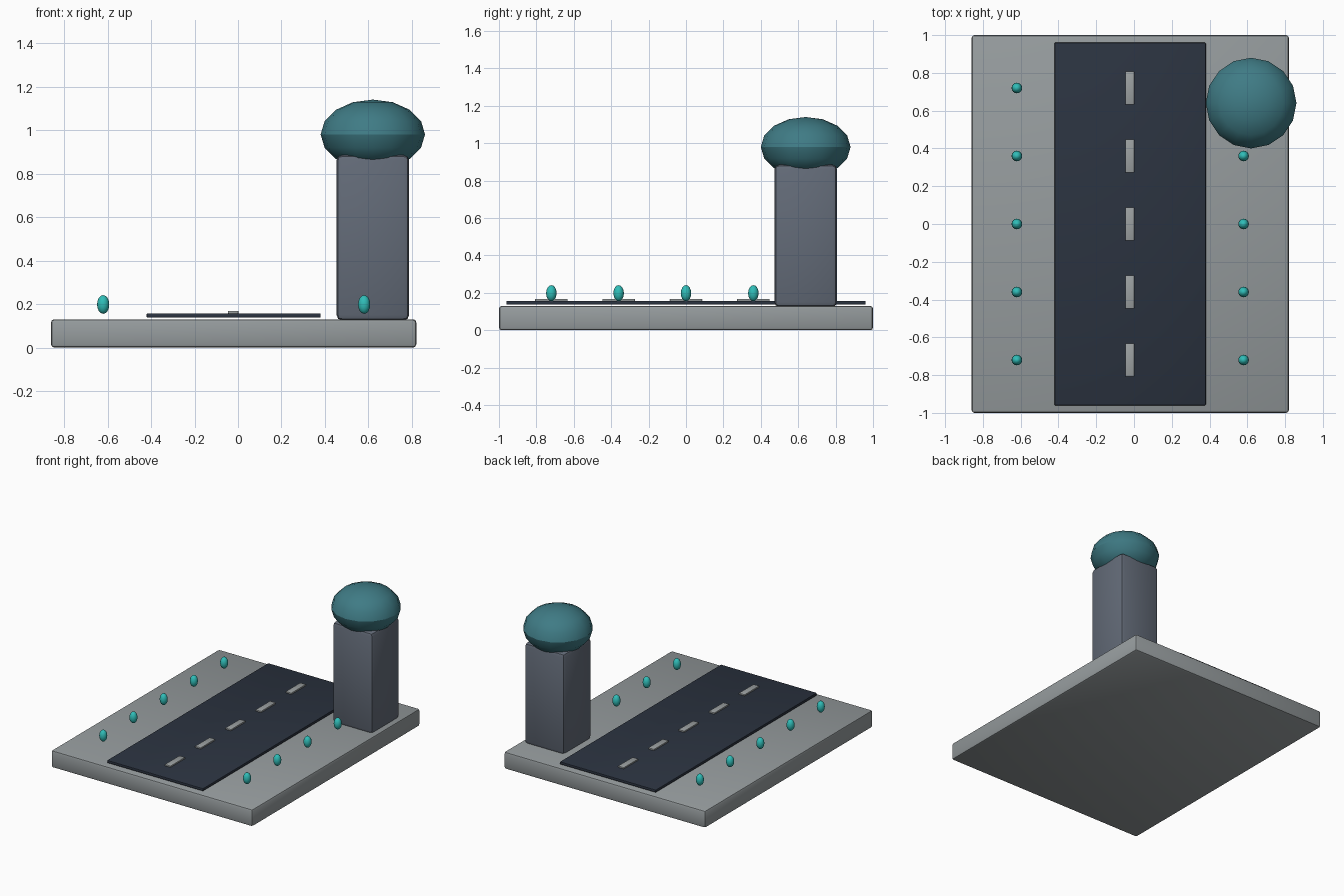
import bpy, math

if "Cube" in bpy.data.objects:
    bpy.data.objects.remove(bpy.data.objects["Cube"])


def srgb(hexcode):
    """Linear colour from a hex string."""
    vals = [int(hexcode[i:i + 2], 16) / 255 for i in (0, 2, 4)]
    return [v / 12.92 if v < 0.04 else ((v + 0.055) / 1.055) ** 2.4 for v in vals] + [1]


def material(name, hexcode):
    m = bpy.data.materials.new(name)
    m.diffuse_color = srgb(hexcode)
    m.use_nodes = True
    m.node_tree.nodes["Principled BSDF"].inputs["Base Color"].default_value = m.diffuse_color
    return m


CONCRETE = material("concrete_grey", "969C9E")
ASPHALT = material("asphalt_navy", "2B3340")
STRIPE = material("stripe_grey", "9CA1A2")
TOWER = material("tower_slate", "636B78")
DOME = material("dome_teal", "3F7B85")
LAMP = material("lamp_turquoise", "30BDB8")


def finish(ob, name, mat):
    ob.name = name
    ob.data.materials.append(mat)
    bpy.ops.object.shade_smooth_by_angle(angle=math.radians(30))


def box(name, mat, x, y, z, bevel, segments=2):
    """Bevelled box from (min, max) ranges."""
    bpy.ops.mesh.primitive_cube_add(
        size=1, location=[(r[0] + r[1]) / 2 for r in (x, y, z)])
    ob = bpy.context.object
    ob.scale = [r[1] - r[0] for r in (x, y, z)]
    bpy.ops.object.transform_apply(location=False, rotation=False, scale=True)
    mod = ob.modifiers.new("rounded_edges", 'BEVEL')
    mod.width, mod.segments = bevel, segments
    bpy.ops.object.modifier_apply(modifier=mod.name)
    finish(ob, name, mat)


def ellipsoid(name, mat, loc, radii, segments, rings):
    bpy.ops.mesh.primitive_uv_sphere_add(
        segments=segments, ring_count=rings, radius=1, location=loc)
    ob = bpy.context.object
    ob.scale = radii
    bpy.ops.object.transform_apply(location=False, rotation=False, scale=True)
    finish(ob, name, mat)


# Ground slab and raised road surface
box("base_slab", CONCRETE, (-0.86, 0.82), (-1, 1), (0, 0.13), 0.015)
box("road", ASPHALT, (-0.42, 0.38), (-0.96, 0.96), (0.137, 0.157), 0.004)

# Lane dashes and the lamps along both verges
for i in range(5):
    y = -0.72 + 0.36 * i
    box(f"lane_dash_{i}", STRIPE, (-0.046, 0.002), (y - 0.087, y + 0.087),
        (0.156, 0.168), 0.003)
    ellipsoid(f"left_lamp_{i}", LAMP, (-0.62, y, 0.198), (0.028, 0.028, 0.043), 16, 8)
    if i < 4:  # the tower stands in the last place on the right
        ellipsoid(f"right_lamp_{i}", LAMP, (0.58, y, 0.198), (0.028, 0.028, 0.043), 16, 8)

# Tower with its flattened dome
box("tower", TOWER, (0.453, 0.787), (0.473, 0.807), (0.125, 0.885), 0.025)
ellipsoid("tower_dome", DOME, (0.62, 0.64, 0.98), (0.24, 0.24, 0.16), 16, 8)
